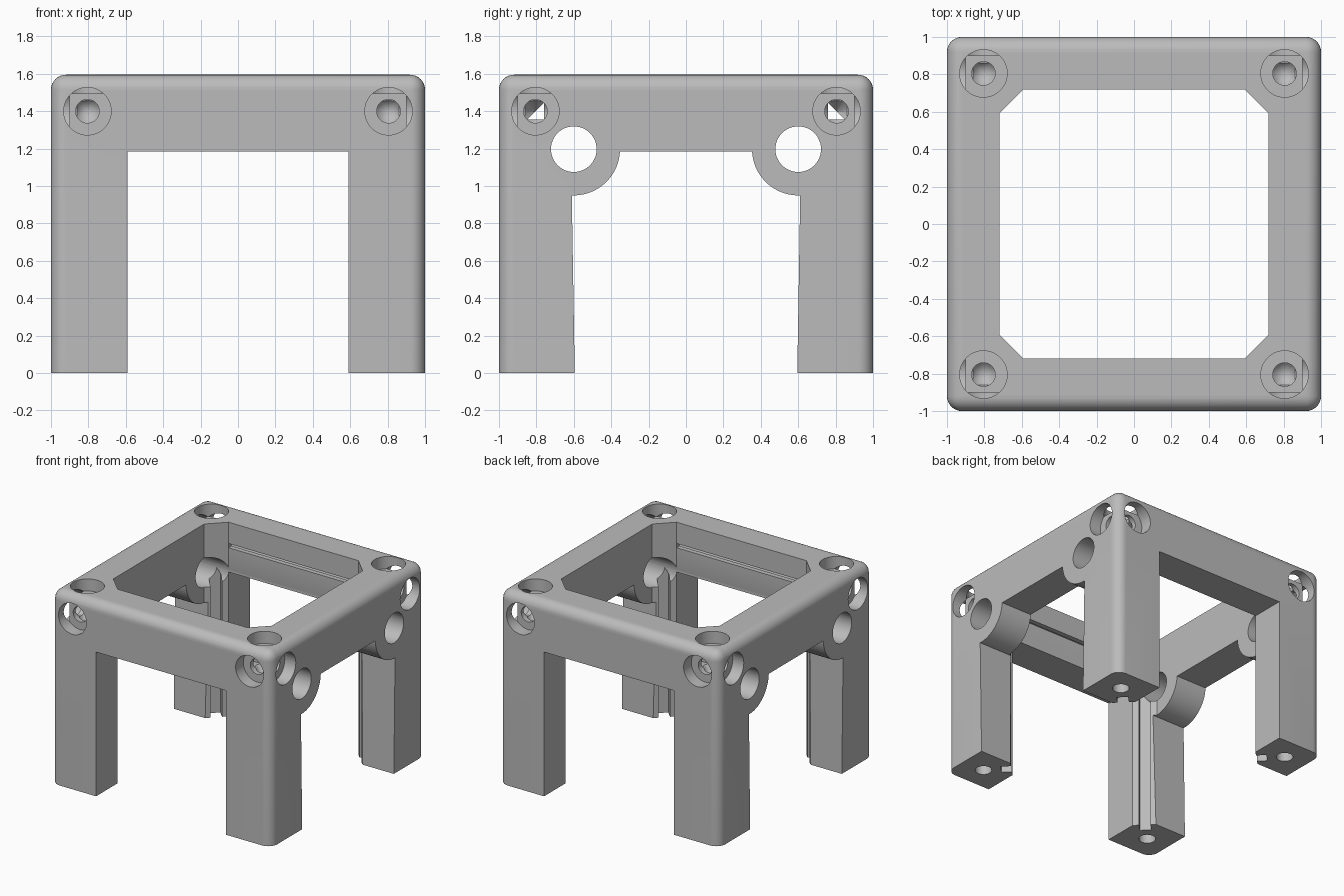
import bpy, bmesh, math
from mathutils import Matrix, Vector

cube = bpy.data.objects.get("Cube")
if cube:
    bpy.data.objects.remove(cube, do_unlink=True)

TOP = 1.595      # overall height
LEG = 0.59       # half width of the side openings
INNER = 0.72     # half width of the top opening
AXIS = 0.805     # screw axis distance from the middle
SCREW_Z = TOP - 0.195
CORNERS = [(sx, sy) for sx in (-1, 1) for sy in (-1, 1)]


def prism(bm, points, offset):
    """Add a closed solid by sweeping a planar outline along offset."""
    offset = Vector(offset)
    low = [bm.verts.new(p) for p in points]
    high = [bm.verts.new(Vector(p) + offset) for p in points]
    bm.faces.new(low)
    bm.faces.new(high)
    n = len(points)
    for i in range(n):
        j = (i + 1) % n
        bm.faces.new((low[i], low[j], high[j], high[i]))


def lathe(bm, profile, matrix, sides=48):
    """Add a solid of revolution about local z from (radius, height) pairs."""
    rings = []
    for r, h in profile:
        count = sides if r > 0 else 1
        rings.append([bm.verts.new(matrix @ Vector((
            r * math.cos(math.tau * i / sides),
            r * math.sin(math.tau * i / sides), h))) for i in range(count)])
    for a, b in zip(rings, rings[1:]):
        for i in range(sides):
            j = (i + 1) % sides
            if len(b) == 1:
                bm.faces.new((a[i], a[j], b[0]))
            else:
                bm.faces.new((a[i], a[j], b[j], b[i]))
    for ring in (rings[0], rings[-1]):
        if len(ring) > 1:
            bm.faces.new(ring)


def finish(bm, name):
    bmesh.ops.recalc_face_normals(bm, faces=bm.faces)
    mesh = bpy.data.meshes.new(name)
    bm.to_mesh(mesh)
    bm.free()
    obj = bpy.data.objects.new(name, mesh)
    bpy.context.collection.objects.link(obj)
    return obj


# Rounded block, square at the floor
bm = bmesh.new()
bmesh.ops.create_cube(bm, size=1, matrix=Matrix.Translation((0, 0, TOP / 2))
                      @ Matrix.Diagonal((2, 2, TOP, 1)))
round_edges = [e for e in bm.edges if max(v.co.z for v in e.verts) > 0.1]
bmesh.ops.bevel(bm, geom=round_edges, offset=0.08, segments=8,
                profile=0.5, affect='EDGES')
frame = finish(bm, "corner_frame")
bpy.context.view_layer.objects.active = frame
frame.select_set(True)


def cut(bm, name):
    cutter = finish(bm, name)
    cutter.hide_render = True
    mod = frame.modifiers.new(name, 'BOOLEAN')
    mod.operation = 'DIFFERENCE'
    mod.solver = 'EXACT'
    mod.object = cutter
    bpy.ops.object.modifier_apply(modifier=mod.name)
    bpy.data.objects.remove(cutter, do_unlink=True)


# Eight-sided well through the top
bm = bmesh.new()
well = [(INNER, -LEG), (INNER, LEG), (LEG, INNER), (-LEG, INNER),
        (-INNER, LEG), (-INNER, -LEG), (-LEG, -INNER), (LEG, -INNER)]
prism(bm, [(x, y, -0.2) for x, y in well], (0, 0, 2))
cut(bm, "top_well")

# Plain openings front and back
bm = bmesh.new()
sill = 1.185
prism(bm, [(-LEG, -1.2, -0.3), (LEG, -1.2, -0.3),
           (LEG, -1.2, sill), (-LEG, -1.2, sill)], (0, 2.4, 0))
cut(bm, "front_opening")

# Side openings that leave a round lug in each upper corner
bm = bmesh.new()
lug_y, lug_z, lug_r = 0.6, 1.197, 0.247
half = [(LEG, -0.3)]
for i in range(21):
    a = math.radians(272.5 - i * 89.5 / 20)
    half.append((lug_y + lug_r * math.cos(a), lug_z + lug_r * math.sin(a)))
half.append((half[-1][0], sill))
outline = half + [(-y, z) for y, z in reversed(half)]
prism(bm, [(-1.2, y, z) for y, z in outline], (2.4, 0, 0))
cut(bm, "side_opening")

# Cross holes through the lugs
bm = bmesh.new()
for sy in (-1, 1):
    lathe(bm, [(0.122, -1.2), (0.122, 1.2)],
          Matrix.Translation((0, sy * lug_y, lug_z)) @ Matrix.Rotation(math.pi / 2, 4, 'Y'))
cut(bm, "lug_hole")

# Counterbored screw holes in three directions at every top corner
bore = [(0.127, 0.1), (0.127, -0.1), (0.063, -0.1), (0.063, -0.25), (0, -0.33)]
for direction in "xyz":
    bm = bmesh.new()
    for sx, sy in CORNERS:
        place, out = {
            "x": ((sx, sy * AXIS, SCREW_Z), (sx, 0, 0)),
            "y": ((sx * AXIS, sy, SCREW_Z), (0, sy, 0)),
            "z": ((sx * AXIS, sy * AXIS, TOP), (0, 0, 1))}[direction]
        turn = Vector((0, 0, 1)).rotation_difference(Vector(out))
        lathe(bm, bore, Matrix.Translation(place) @ turn.to_matrix().to_4x4())
    cut(bm, "screw_hole_" + direction)

# Blind holes in the feet
bm = bmesh.new()
for sx, sy in CORNERS:
    lathe(bm, [(0.063, -0.1), (0.063, 0.4), (0, 0.46)],
          Matrix.Translation((sx * AXIS, sy * AXIS, 0)))
cut(bm, "foot_hole")

# Gabled vertical slots in the inner faces of the legs
bm = bmesh.new()
w = 0.043
gable = [(-w, -0.1), (w, -0.1), (w, 1.15), (0, 1.22), (-w, 1.15)]
near, depth = 0.84, 0.165
for sx, sy in CORNERS:
    out = Vector((sx, sy, 0)).normalized()
    side = Vector((-out.y, out.x, 0))
    prism(bm, [out * near + side * s + Vector((0, 0, z)) for s, z in gable],
          out * depth)
cut(bm, "leg_slot")

# Grooves along the front and back beams, opening into a hidden channel
bm = bmesh.new()
c = 0.045
for sy in (-1, 1):
    prism(bm, [(-0.76, sy * (AXIS + c), SCREW_Z - c),
               (-0.76, sy * (AXIS - c), SCREW_Z + c),
               (-0.76, sy * (AXIS - c), SCREW_Z - c)], (1.52, 0, 0))
cut(bm, "beam_channel")
bm = bmesh.new()
for sy in (-1, 1):
    prism(bm, [(-LEG, sy * 0.68, SCREW_Z - 0.015), (LEG, sy * 0.68, SCREW_Z - 0.015),
               (LEG, sy * 0.68, SCREW_Z + 0.02), (-LEG, sy * 0.68, SCREW_Z + 0.02)],
          (0, sy * 0.1, 0))
cut(bm, "beam_groove")

# Single grey finish
grey = bpy.data.materials.new("plain_grey")
grey.use_nodes = True
colour = (0.5, 0.5, 0.5, 1)
grey.diffuse_color = colour
grey.node_tree.nodes["Principled BSDF"].inputs["Base Color"].default_value = colour
frame.data.materials.clear()
frame.data.materials.append(grey)
for face in frame.data.polygons:
    face.material_index = 0
bpy.ops.object.shade_smooth_by_angle(angle=math.radians(30))
